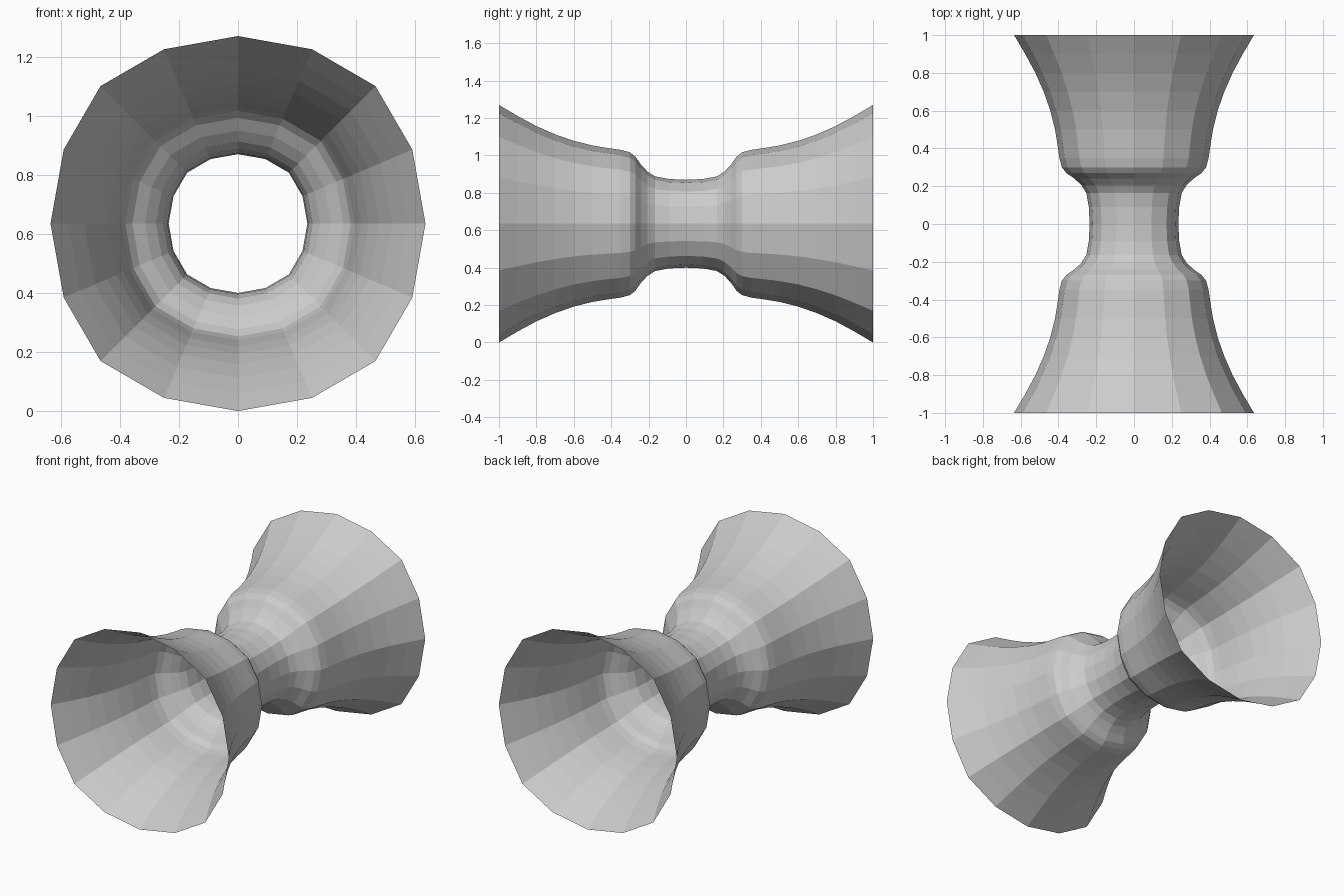
import bpy, bmesh, math

if "Cube" in bpy.data.objects:
    bpy.data.objects.remove(bpy.data.objects["Cube"])

# Half profile of the open hourglass tube: (distance along y, radius)
HALF = [(0.0, 0.235), (0.09, 0.239), (0.165, 0.253), (0.205, 0.278), (0.24, 0.315),
        (0.27, 0.358), (0.30, 0.382), (0.35, 0.395), (0.42, 0.405), (0.50, 0.418),
        (0.60, 0.443), (0.70, 0.478), (0.80, 0.522), (0.90, 0.576), (1.0, 0.635)]
PROFILE = [(-y, r) for y, r in reversed(HALF[1:])] + HALF
SIDES = 16
CENTRE_Z = 0.635
# Slightly squarish ring: (angle in degrees, radius factor) repeating every quarter
QUARTER = [(0, 1.0), (23, 1.01), (45, 1.037), (67, 1.01)]


def ring_point(i, y, r):
    deg, factor = QUARTER[i % 4]
    a = math.radians(deg + 90 * (i // 4))
    return (r * factor * math.cos(a), y, CENTRE_Z + r * factor * math.sin(a))


# Flat-faced, open-ended tube
bm = bmesh.new()
rings = [[bm.verts.new(ring_point(i, y, r)) for i in range(SIDES)] for y, r in PROFILE]
for a, b in zip(rings, rings[1:]):
    for i in range(SIDES):
        j = (i + 1) % SIDES
        bm.faces.new((a[i], b[i], b[j], a[j]))
bmesh.ops.recalc_face_normals(bm, faces=bm.faces[:])
mesh = bpy.data.meshes.new("flared_tube")
bm.to_mesh(mesh)
bm.free()
bpy.context.collection.objects.link(bpy.data.objects.new("flared_tube", mesh))
